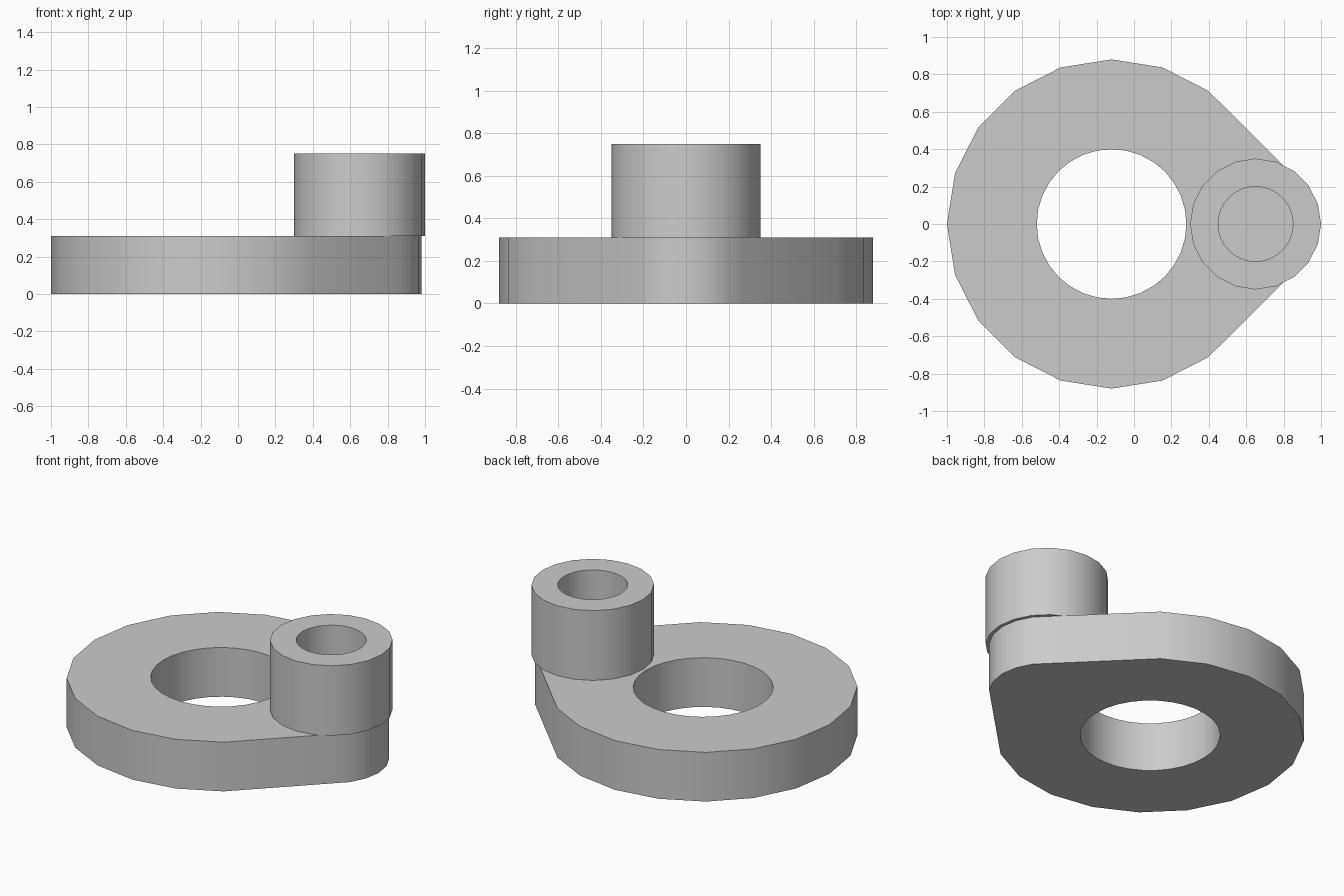
import bpy
import bmesh
from math import cos, sin, tau, radians

cube = bpy.data.objects.get("Cube")
if cube:
    bpy.data.objects.remove(cube, do_unlink=True)

RING_X, BOSS_X = -0.12, 0.65
PLATE_TOP, BOSS_TOP = 0.31, 0.75

grey = bpy.data.materials.new("plain grey")
grey.use_nodes = True
grey.diffuse_color = (0.6, 0.6, 0.6, 1)
grey.node_tree.nodes["Principled BSDF"].inputs["Base Color"].default_value = (0.6, 0.6, 0.6, 1)


def circle(cx, radius, sides):
    return [(cx + radius * cos(tau * i / sides), radius * sin(tau * i / sides))
            for i in range(sides)]


def hull(points):
    """Convex outline of 2D points, counter-clockwise."""
    def half(pts):
        out = []
        for p in pts:
            while len(out) > 1 and ((out[-1][0] - out[-2][0]) * (p[1] - out[-2][1])
                                    - (out[-1][1] - out[-2][1]) * (p[0] - out[-2][0])) <= 1e-6:
                out.pop()
            out.append(p)
        return out[:-1]
    pts = sorted(points)
    return half(pts) + half(pts[::-1])


def holed_prism(name, outline, hole, z0, z1):
    """Extrude an outline with one hole between two heights."""
    bm = bmesh.new()
    edges = []
    for loop in (outline, hole):
        verts = [bm.verts.new((x, y, z0)) for x, y in loop]
        edges += [bm.edges.new((v, verts[i - 1])) for i, v in enumerate(verts)]
    bmesh.ops.triangle_fill(bm, edges=edges, use_beauty=True)
    result = bmesh.ops.extrude_face_region(bm, geom=bm.faces[:], use_keep_orig=True)
    top = [g for g in result["geom"] if isinstance(g, bmesh.types.BMVert)]
    bmesh.ops.translate(bm, verts=top, vec=(0, 0, z1 - z0))
    bmesh.ops.recalc_face_normals(bm, faces=bm.faces[:])
    mesh = bpy.data.meshes.new(name)
    bm.to_mesh(mesh)
    bm.free()
    mesh.materials.append(grey)
    obj = bpy.data.objects.new(name, mesh)
    bpy.context.collection.objects.link(obj)
    bpy.ops.object.select_all(action="DESELECT")
    obj.select_set(True)
    bpy.context.view_layer.objects.active = obj
    bpy.ops.object.shade_smooth_by_angle(angle=radians(30))
    return obj


# Teardrop base plate with a large bore
holed_prism("base_plate",
            hull(circle(RING_X, 0.88, 20) + circle(BOSS_X, 0.33, 20)),
            circle(RING_X, 0.4, 32), 0, PLATE_TOP)

# Upright tube standing on the narrow end, slightly overhanging it
holed_prism("upright_boss", circle(BOSS_X, 0.35, 20),
            circle(BOSS_X, 0.2, 32), PLATE_TOP, BOSS_TOP)
